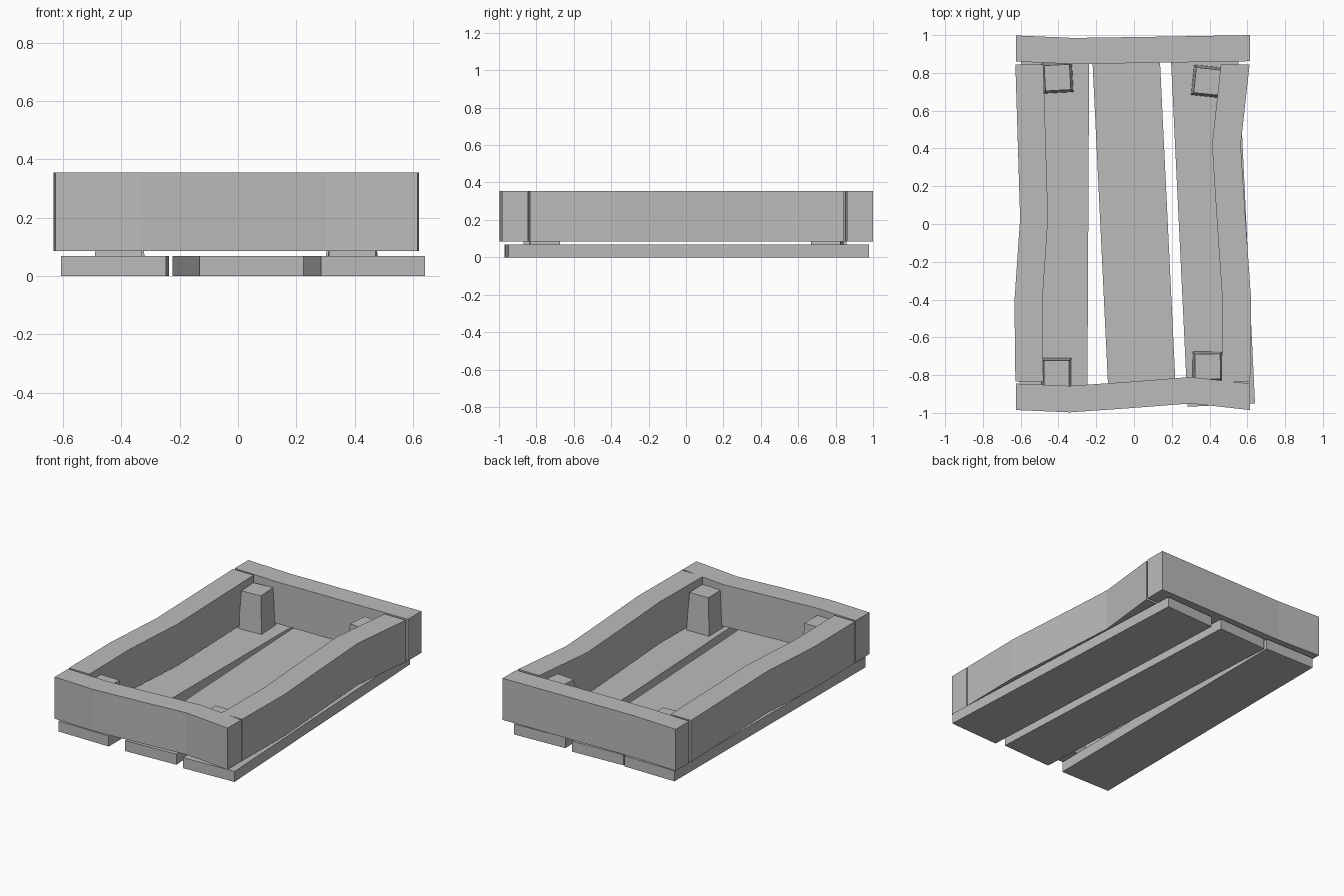
import bpy
import bmesh
from math import radians
from mathutils import Matrix

if "Cube" in bpy.data.objects:
    bpy.data.objects.remove(bpy.data.objects["Cube"], do_unlink=True)

grey = bpy.data.materials.new("plain grey")
grey.use_nodes = True
grey.diffuse_color = (0.5, 0.5, 0.5, 1)
grey.node_tree.nodes["Principled BSDF"].inputs["Base Color"].default_value = (0.5, 0.5, 0.5, 1)


def finish(name, bm):
    bmesh.ops.recalc_face_normals(bm, faces=bm.faces)
    mesh = bpy.data.meshes.new(name)
    bm.to_mesh(mesh)
    bm.free()
    mesh.materials.append(grey)
    obj = bpy.data.objects.new(name, mesh)
    bpy.context.collection.objects.link(obj)
    return obj


def block(name, centre, size, z0, z1, turn, taper=1.0):
    """Box standing between two heights, turned about z, optionally narrower on top."""
    bm = bmesh.new()
    bmesh.ops.create_cube(bm, size=1)
    for v in bm.verts:
        s = taper if v.co.z > 0 else 1.0
        v.co.x *= size[0] * s
        v.co.y *= size[1] * s
        v.co.z = z1 if v.co.z > 0 else z0
    obj = finish(name, bm)
    obj.matrix_world = Matrix.Translation((*centre, 0)) @ Matrix.Rotation(radians(turn), 4, "Z")


def wavy_board(name, inner, offset, z0=0.085, z1=0.355):
    """Upright board whose outline follows the inner edge and a shifted copy of it."""
    outer = [(x + offset[0], y + offset[1]) for x, y in reversed(inner)]
    bm = bmesh.new()
    base = bm.faces.new([bm.verts.new((x, y, z0)) for x, y in inner + outer])
    top = bmesh.ops.extrude_face_region(bm, geom=[base], use_keep_orig=True)["geom"]
    bmesh.ops.translate(bm, vec=(0, 0, z1 - z0),
                        verts=[g for g in top if isinstance(g, bmesh.types.BMVert)])
    finish(name, bm)


# Floor planks
block("right_floor_plank", (-0.422, 0.0), (0.36, 1.94), 0, 0.068, -0.3)
block("middle_floor_plank", (0.0, 0.005), (0.357, 1.93), 0, 0.068, 2.75)
block("left_floor_plank", (0.416, 0.005), (0.357, 1.93), 0, 0.068, 2.75)

# Warped side boards
wavy_board("front_board", [(-0.625, -0.845), (-0.34, -0.857), (-0.02, -0.835),
                           (0.30, -0.81), (0.615, -0.845)], (0, -0.14))
wavy_board("back_board", [(-0.625, 0.86), (-0.32, 0.847), (0.16, 0.854),
                          (0.615, 0.862)], (0, 0.138))
wavy_board("right_board", [(-0.48, 0.845), (-0.455, 0.03), (-0.485, -0.41),
                           (-0.48, -0.835)], (-0.148, 0))
wavy_board("left_board", [(0.46, 0.845), (0.413, 0.42), (0.44, 0.0), (0.468, -0.4),
                          (0.463, -0.835)], (0.152, 0))

# Tapered corner posts
posts = {
    "front_right_post": ((-0.41, -0.79), 0),
    "back_right_post": ((-0.405, 0.775), 3),
    "back_left_post": ((0.39, 0.755), -6),
    "front_left_post": ((0.39, -0.755), 1),
}
for name, (centre, turn) in posts.items():
    block(name, centre, (0.16, 0.16), 0.068, 0.31, turn, 0.84)
